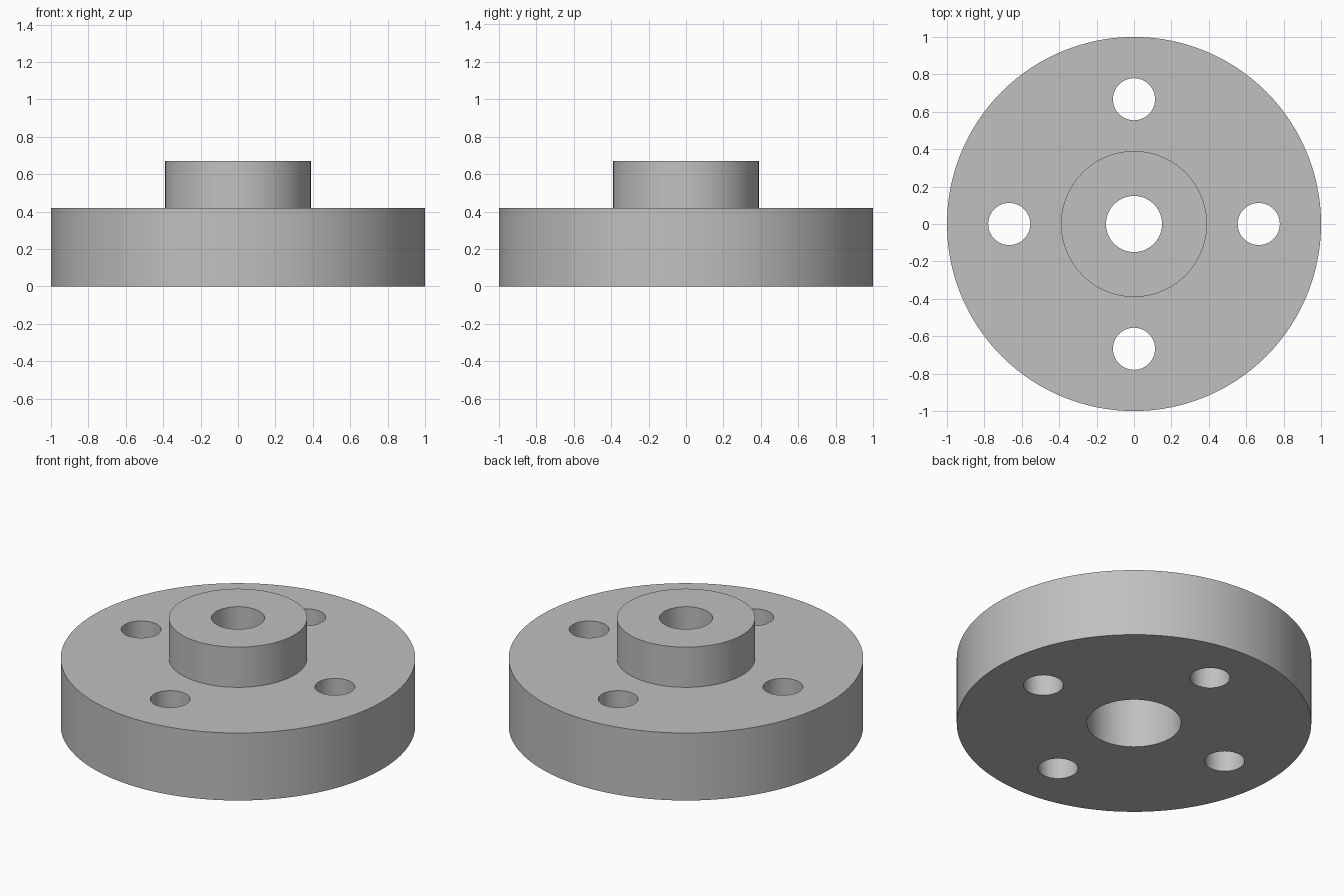
import bpy, math

cube = bpy.data.objects.get("Cube")
if cube:
    bpy.data.objects.remove(cube, do_unlink=True)

FLANGE_R, FLANGE_H = 1.0, 0.42
BOSS_R, TOTAL_H = 0.39, 0.67
BORE_R, COUNTERBORE_R, COUNTERBORE_H = 0.15, 0.266, 0.42
BOLT_R, BOLT_CIRCLE = 0.1125, 0.667

grey = bpy.data.materials.new("plain grey")
grey.use_nodes = True
colour = (0.53, 0.53, 0.53, 1)
grey.diffuse_color = colour
grey.node_tree.nodes["Principled BSDF"].inputs["Base Color"].default_value = colour


def cylinder(name, radius, bottom, top, x=0, y=0, sides=64):
    bpy.ops.mesh.primitive_cylinder_add(
        vertices=sides, radius=radius, depth=top - bottom,
        location=(x, y, (top + bottom) / 2))
    obj = bpy.context.object
    obj.name = name
    obj.data.materials.append(grey)
    return obj


def combine(target, tool, operation):
    mod = target.modifiers.new(tool.name, 'BOOLEAN')
    mod.operation = operation
    mod.solver = 'EXACT'
    mod.object = tool
    bpy.context.view_layer.objects.active = target
    bpy.ops.object.modifier_apply(modifier=mod.name)
    bpy.data.objects.remove(tool, do_unlink=True)


# Flange disc with a raised central boss
flange = cylinder("flange", FLANGE_R, 0, FLANGE_H, sides=128)
combine(flange, cylinder("boss", BOSS_R, FLANGE_H - 0.1, TOTAL_H, sides=96), 'UNION')

# Central bore, widened from below
combine(flange, cylinder("bore", BORE_R, -0.1, TOTAL_H + 0.1), 'DIFFERENCE')
combine(flange, cylinder("counterbore", COUNTERBORE_R, -0.1, COUNTERBORE_H), 'DIFFERENCE')

# Four bolt holes
for i in range(4):
    a = i * math.pi / 2
    hole = cylinder("bolt_hole", BOLT_R, -0.1, FLANGE_H + 0.1,
                    BOLT_CIRCLE * math.cos(a), BOLT_CIRCLE * math.sin(a))
    combine(flange, hole, 'DIFFERENCE')

# Smooth walls with crisp rims
bpy.ops.object.select_all(action='DESELECT')
flange.select_set(True)
bpy.context.view_layer.objects.active = flange
bpy.ops.object.shade_smooth_by_angle(angle=math.radians(30))
